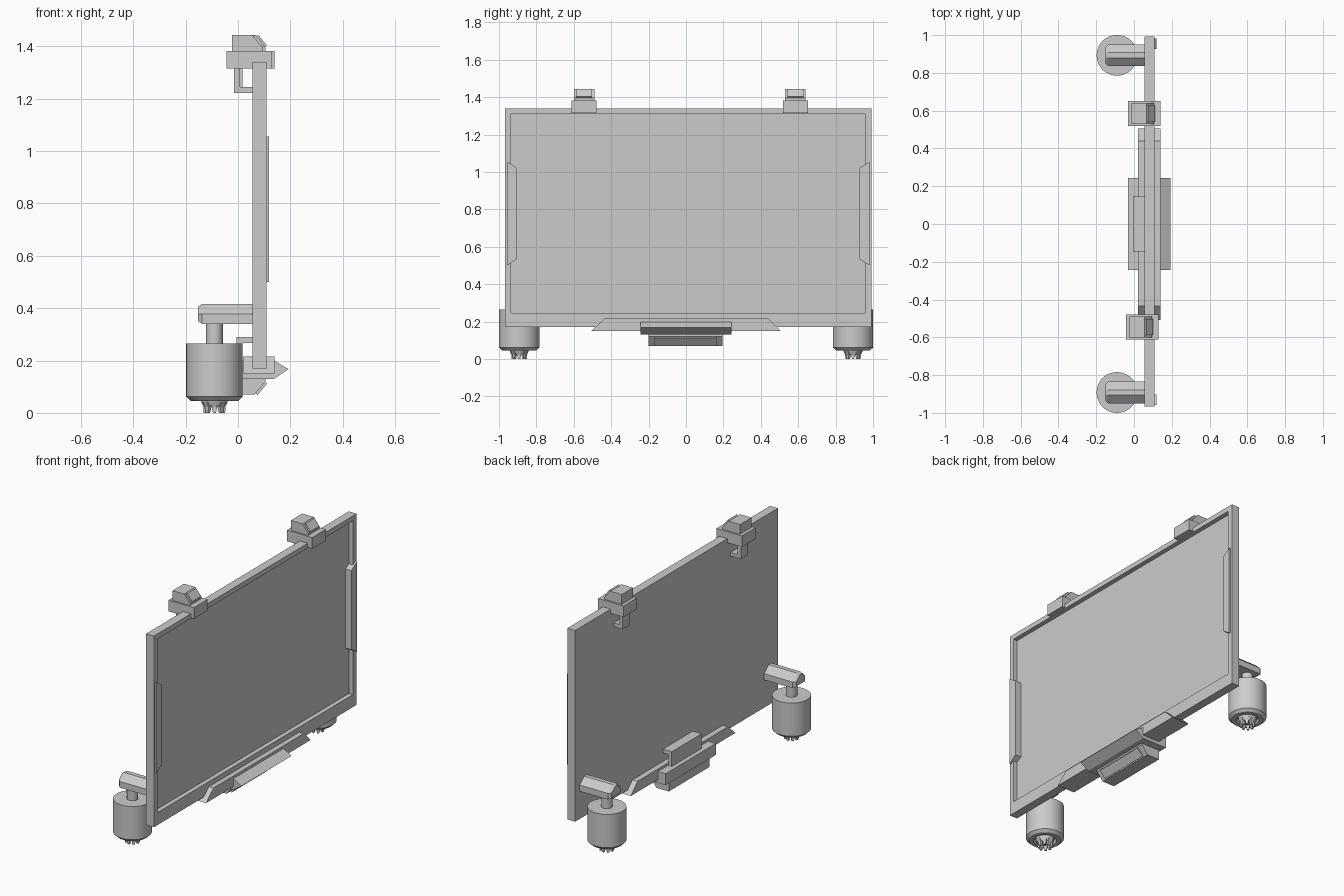
import bpy, bmesh, math
from mathutils import Vector

if "Cube" in bpy.data.objects:
    bpy.data.objects.remove(bpy.data.objects["Cube"])


def finish(name, bm, smooth=False):
    bmesh.ops.recalc_face_normals(bm, faces=bm.faces)
    me = bpy.data.meshes.new(name)
    bm.to_mesh(me)
    bm.free()
    ob = bpy.data.objects.new(name, me)
    bpy.context.collection.objects.link(ob)
    if smooth:
        bpy.ops.object.select_all(action='DESELECT')
        ob.select_set(True)
        bpy.context.view_layer.objects.active = ob
        bpy.ops.object.shade_smooth_by_angle(angle=math.radians(30))
    return ob


def loft(name, rings):
    """Closed skin through rings of equal point count."""
    bm = bmesh.new()
    vs = [[bm.verts.new(p) for p in r] for r in rings]
    n = len(rings[0])
    for a, b in zip(vs, vs[1:]):
        for i in range(n):
            j = (i + 1) % n
            bm.faces.new((a[i], a[j], b[j], b[i]))
    bm.faces.new(vs[0])
    bm.faces.new(vs[-1])
    return finish(name, bm)


def prism_y(name, pts, yc, half):
    """(x, z) profile extruded along y."""
    return loft(name, [[(x, yc + s * half, z) for x, z in pts] for s in (-1, 1)])


def prism_x(name, pts, x0, x1):
    """(y, z) profile extruded along x."""
    return loft(name, [[(x, y, z) for y, z in pts] for x in (x0, x1)])


def rect(a0, a1, b0, b1):
    return [(a0, b0), (a1, b0), (a1, b1), (a0, b1)]


def lathe(name, profile, cx, cy, steps=32):
    bm = bmesh.new()
    vs = [bm.verts.new((cx + r, cy, z)) for r, z in profile]
    edges = [bm.edges.new(e) for e in zip(vs, vs[1:])]
    bmesh.ops.spin(bm, geom=vs + edges, cent=(cx, cy, 0), axis=(0, 0, 1),
                   angle=2 * math.pi, steps=steps)
    bmesh.ops.remove_doubles(bm, verts=bm.verts, dist=1e-4)
    return finish(name, bm, True)


def slope_plate(name, p, q, out, yc, half):
    """Thin cover lying on the slope from p to q."""
    p, q = Vector(p), Vector(q)
    a, b, n = p.lerp(q, .1), p.lerp(q, .95), Vector(out).normalized() * .01
    return prism_y(name, [a, b, b + n, a + n], yc, half)


# Board with a straight-walled recess for the screen face
outer, inner = rect(-.967, .993, .17, 1.34), rect(-.935, .957, .246, 1.31)
loft("board", [[(x, y, z) for y, z in r] for x, r in
               ((.055, outer), (.108, outer), (.108, inner), (.08, inner))])

# Side trim strips
for name, yo, yi in (("left_trim", -.957, -.903), ("right_trim", .982, .927)):
    prism_x(name, [(yo, .5), (yi, .535), (yi, 1.02), (yo, 1.055)], .078, .119)

# Top clamps: jaw, hook behind the board, sloped cap
for tag, yc, dx in (("left", -.545, -.005), ("right", .585, .005)):
    prism_y(tag + "_clamp_body", rect(-.038 + dx, .134 + dx, 1.315, 1.383), yc, .066)
    prism_y(tag + "_clamp_cap", [(-.018 + dx, 1.38), (-.018 + dx, 1.443), (.06 + dx, 1.443),
                                 (.1 + dx, 1.395), (.1 + dx, 1.38)], yc, .055)
    slope_plate(tag + "_cap_cover", (.06 + dx, 1.443), (.1 + dx, 1.395), (.05, .04), yc, .043)
    prism_y(tag + "_clamp_hook", [(-.01 + dx, 1.32), (-.01 + dx, 1.222), (.057, 1.222),
                                  (.057, 1.244), (.012 + dx, 1.244), (.012 + dx, 1.32)], yc, .035)

# Lower tray: long tapered rail, pointed centre block, rear hook, sloped foot
prism_x("tray_rail", [(-.507, .15), (.505, .15), (.44, .215), (-.435, .215)], .02, .139)
prism_y("tray_block", [(-.032, .13), (-.032, .2), (.137, .2), (.193, .167), (.137, .13)], 0, .243)
prism_y("tray_hook", [(-.005, .19), (-.005, .29), (.057, .29), (.057, .267),
                      (.018, .267), (.018, .19)], 0, .145)
prism_y("tray_foot", [(-.02, .135), (-.02, .07), (.063, .07), (.105, .12), (.105, .135)], -.003, .198)
slope_plate("foot_cover", (.063, .07), (.105, .12), (.05, -.042), -.003, .165)

# Propulsion pods on arms with chamfered tops
ARM = [(-.057, -.038), (.057, -.038), (.057, 0), (.014, .038), (-.014, .038), (-.057, 0)]
CX = -.09
for tag, cy in (("left", -.892), ("right", .893)):
    loft(tag + "_arm", [[(x, cy + y * s, .378 + z * s) for y, z in ARM]
                        for x, s in ((-.152, .75), (-.137, 1), (.06, 1))])
    lathe(tag + "_stem", [(0, .25), (.032, .25), (.032, .355), (0, .355)], CX, cy, 24)
    lathe(tag + "_pod", [(0, .265), (.108, .265), (.108, .062), (.09, .045),
                         (.066, .045), (.06, .065), (0, .065)], CX, cy, 40)
    lathe(tag + "_hub", [(0, .07), (.053, .07), (.05, .042), (.038, .025), (.02, .03), (0, .03)], CX, cy, 24)
    # ring of tapered claws under the hub
    for k in range(8):
        a = math.tau * k / 8
        u, v = Vector((math.cos(a), math.sin(a), 0)), Vector((-math.sin(a), math.cos(a), 0))
        rings = []
        for r0, r1, w, z in ((.03, .051, .012, .042), (.026, .042, .01, .022), (.03, .041, .006, 0)):
            c = Vector((CX, cy, z))
            rings.append([c + u * r0 - v * w, c + u * r1 - v * w, c + u * r1 + v * w, c + u * r0 + v * w])
        loft(f"{tag}_claw_{k}", rings)
